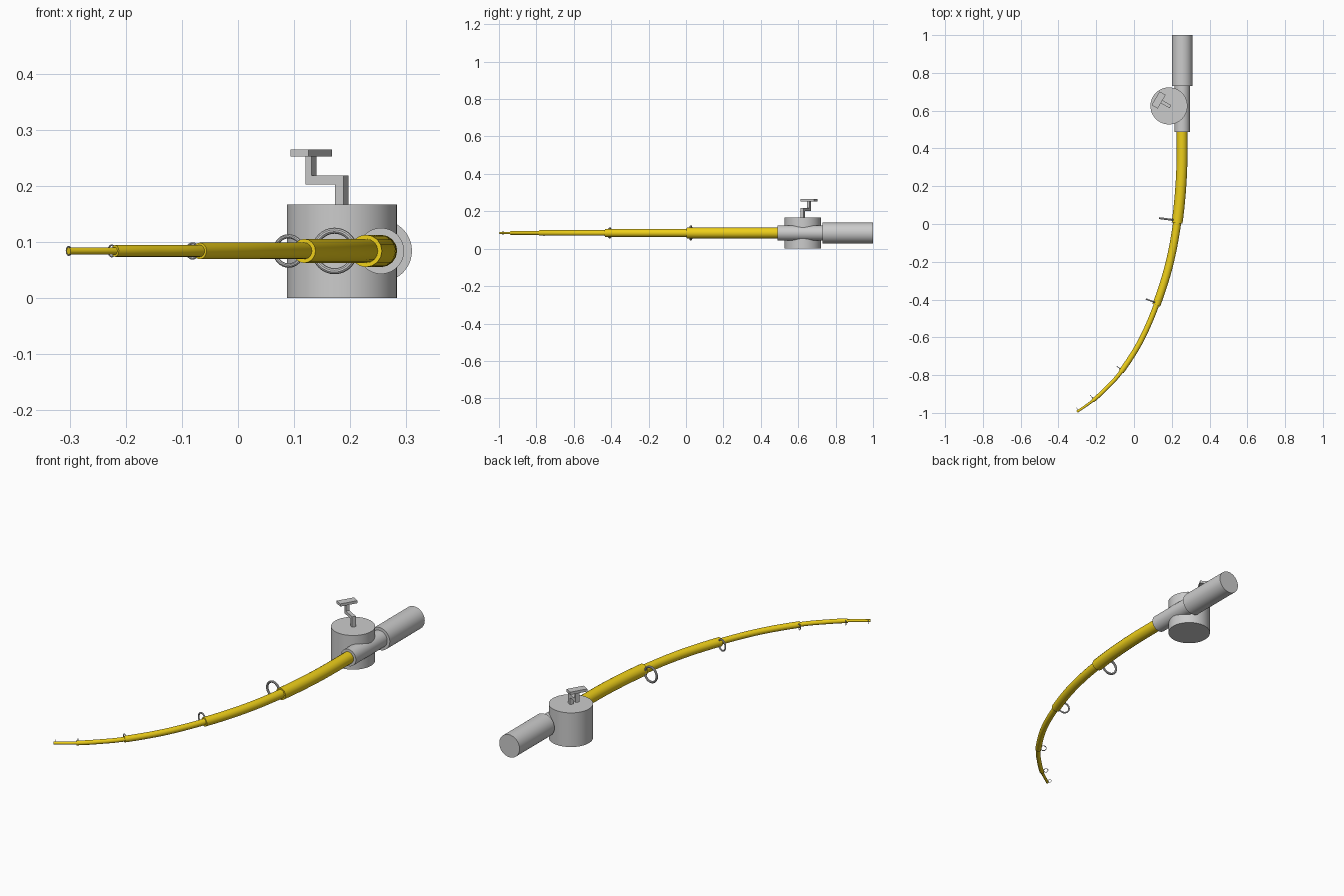
import bpy, math
from mathutils import Vector, Matrix

if "Cube" in bpy.data.objects:
    bpy.data.objects.remove(bpy.data.objects["Cube"])

ZC = 0.084  # height of the rod axis

yellow = bpy.data.materials.new("yellow_rod")
yellow.diffuse_color = (0.85, 0.62, 0.01, 1)
yellow.use_nodes = True
yellow.node_tree.nodes["Principled BSDF"].inputs["Base Color"].default_value = yellow.diffuse_color


def finish(name, smooth=True):
    ob = bpy.context.object
    ob.name = name
    if smooth:
        bpy.ops.object.shade_smooth_by_angle(angle=math.radians(35))
    return ob


def cylinder(name, r, depth, loc, rot=(0, 0, 0)):
    bpy.ops.mesh.primitive_cylinder_add(vertices=48, radius=r, depth=depth,
                                        location=loc, rotation=rot)
    return finish(name)


# Handle grip, reel seat and reel drum
along_y = (math.pi / 2, 0, 0)
cylinder("handle_grip", 0.055, 0.27, (0.255, 0.865, ZC), along_y)
cylinder("reel_seat", 0.041, 0.27, (0.255, 0.623, ZC), along_y)
cylinder("reel_drum", 0.098, 0.167, (0.185, 0.625, 0.0835))

# Crank: boxes in a frame turned 150 degrees (x along arm, z up)
frame = Matrix.Translation((0.185, 0.625, 0)) @ Matrix.Rotation(math.radians(150), 4, 'Z')


def crank_box(name, x0, x1, width, z0, z1):
    bpy.ops.mesh.primitive_cube_add(size=1)
    ob = finish(name, False)
    ob.data.transform(frame @ Matrix.Translation(((x0 + x1) / 2, 0, (z0 + z1) / 2))
                      @ Matrix.Diagonal((x1 - x0, width, z1 - z0, 1)))


crank_box("crank_stem", -0.009, 0.009, 0.018, 0.16, 0.218)
crank_box("crank_arm", -0.009, 0.0695, 0.018, 0.202, 0.218)
crank_box("crank_post", 0.0575, 0.0695, 0.018, 0.205, 0.255)
crank_box("crank_knob", 0.0445, 0.0815, 0.084, 0.252, 0.265)

# Rod centre line, smoothed with a Catmull-Rom spline
KEYS = [(.255, .75), (.255, .5), (.251, .25), (.228, .005), (.185, -.22), (.118, -.43),
        (.035, -.62), (-.068, -.782), (-.145, -.868), (-.219, -.936),
        (-.302, -.994), (-.39, -1.05)]
P = [Vector((x, y, ZC)) for x, y in KEYS]


def rod_points(i0, i1, steps=8):
    pts = []
    for i in range(i0, i1):
        a, b, c, d = P[i - 1:i + 3]
        for s in range(steps):
            t = s / steps
            pts.append(0.5 * (2 * b + (c - a) * t + (2 * a - 5 * b + 4 * c - d) * t ** 2
                              + (3 * b - a - 3 * c + d) * t ** 3))
    return pts + [P[i1]]


def tube(name, pts, r):
    cu = bpy.data.curves.new(name, 'CURVE')
    cu.dimensions = '3D'
    cu.bevel_depth = r
    cu.bevel_resolution = 6
    cu.use_fill_caps = True
    sp = cu.splines.new('POLY')
    sp.points.add(len(pts) - 1)
    for p, co in zip(sp.points, pts):
        p.co = (*co, 1)
    ob = bpy.data.objects.new(name, cu)
    bpy.context.collection.objects.link(ob)
    bpy.ops.object.select_all(action='DESELECT')
    ob.select_set(True)
    bpy.context.view_layer.objects.active = ob
    bpy.ops.object.convert(target='MESH')
    ob = finish(name)
    ob.data.materials.clear()
    ob.data.materials.append(yellow)


# Rod sections with a line guide at each end:
# first key, last key, rod radius, ring outer radius, ring offset
SECTIONS = [(1, 3, .0288, .0415, .058), (3, 5, .0215, .030, .034),
            (5, 7, .0147, .0155, .023), (7, 9, .0105, .0115, .021),
            (9, 10, .0065, .009, .013)]
for n, (i0, i1, r, ring, off) in enumerate(SECTIONS, 1):
    pts = rod_points(i0, i1)
    tube(f"rod_section_{n}", pts, r)
    direction = (pts[-1] - pts[-2]).normalized()
    outward = Vector((direction.y, -direction.x, 0))
    minor = ring * 0.13
    centre = pts[-1] - direction * (minor + 0.008) + outward * off
    bpy.ops.mesh.primitive_torus_add(major_radius=ring - minor, minor_radius=minor,
                                     major_segments=32, minor_segments=10, location=centre,
                                     rotation=direction.to_track_quat('Z', 'Y').to_euler())
    finish(f"line_guide_{n}")
